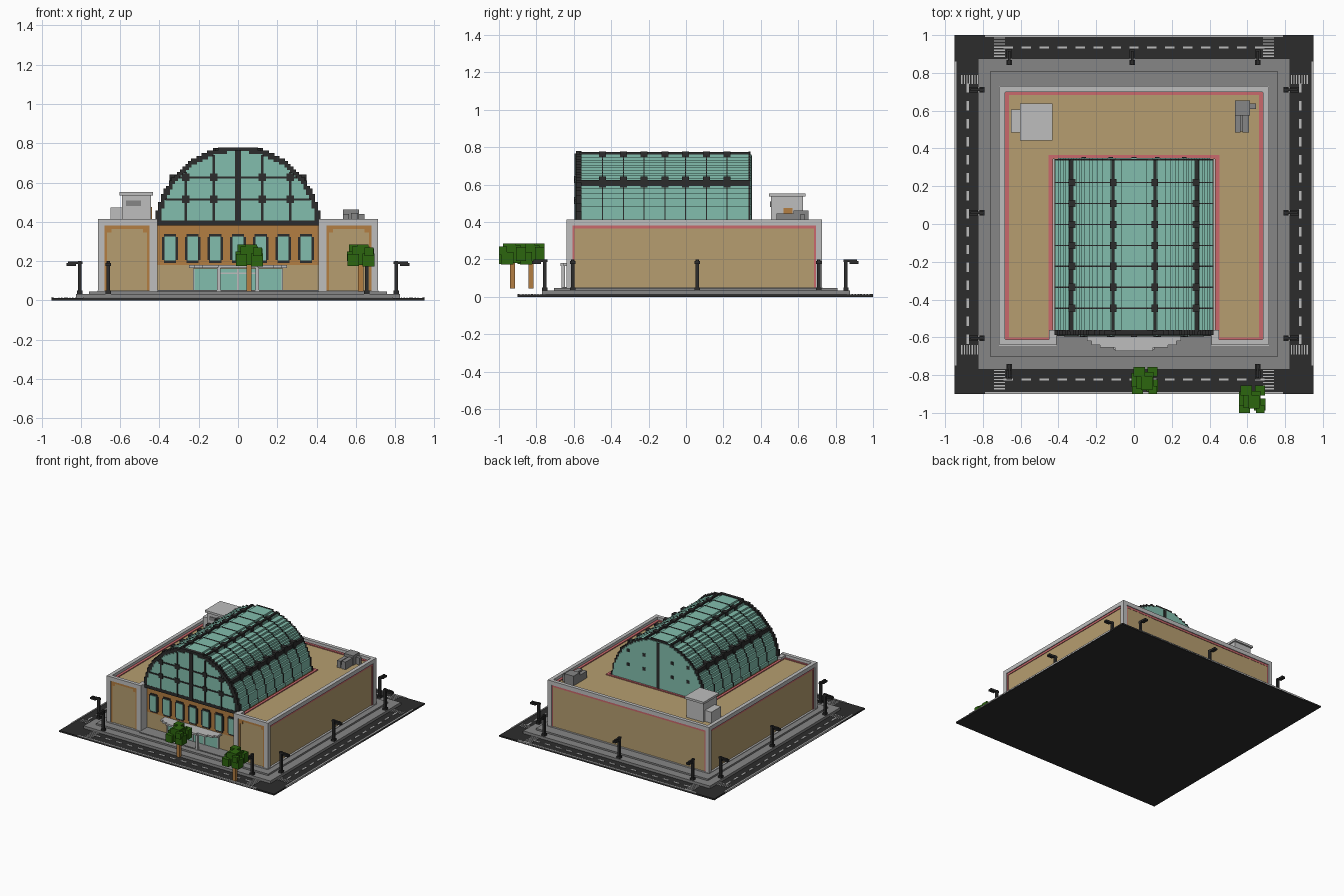
import bpy, bmesh, math
from mathutils import Matrix, Vector

cube = bpy.data.objects.get("Cube")
if cube:
    bpy.data.objects.remove(cube)


def material(name, rgb):
    lin = [((c / 255 + 0.055) / 1.055) ** 2.4 for c in rgb] + [1]
    m = bpy.data.materials.new(name)
    m.use_nodes = True
    m.diffuse_color = lin
    m.node_tree.nodes["Principled BSDF"].inputs["Base Color"].default_value = lin
    return m


DARK = material("charcoal", (44, 44, 44))
GREY = material("paving grey", (134, 134, 134))
LIGHT = material("pale stone", (190, 190, 190))
TAN = material("tan wall", (182, 158, 112))
BROWN = material("orange brown", (180, 126, 66))
CORAL = material("coral trim", (202, 104, 108))
TEAL = material("teal glass", (130, 190, 173))
GREEN = material("leaf green", (44, 102, 14))


def finish(name, bm, mat):
    bmesh.ops.recalc_face_normals(bm, faces=bm.faces[:])
    me = bpy.data.meshes.new(name)
    bm.to_mesh(me)
    bm.free()
    me.materials.append(mat)
    bpy.context.collection.objects.link(bpy.data.objects.new(name, me))


def boxes(name, mat, items, mirror=False):
    """Boxes as (x0, x1, y0, y1, z0, z1), optionally repeated across x = 0."""
    items = list(items)
    if mirror:
        items += [(-b, -a, *rest) for a, b, *rest in items]
    bm = bmesh.new()
    for x0, x1, y0, y1, z0, z1 in items:
        mid = Vector((x0 + x1, y0 + y1, z0 + z1)) / 2
        size = (x1 - x0, y1 - y0, z1 - z0, 1)
        bmesh.ops.create_cube(bm, size=1, matrix=Matrix.Translation(mid) @ Matrix.Diagonal(size))
    finish(name, bm, mat)


# Stepped arch slab used for the vault, its rims and ribs
STEP, ARCH_Z, BASE_Z = 0.0139, 0.36, 0.385


def arch(name, mat, radius, y0, y1, grow=0.0):
    right, z = [], BASE_Z
    while z < ARCH_Z + radius - STEP * 0.5:
        half = math.sqrt(radius ** 2 - (z + STEP / 2 - ARCH_Z) ** 2)
        half = round(half / STEP) * STEP + grow
        if right and abs(right[-1][0] - half) < 1e-5:
            right[-1] = (half, z + STEP + grow)
        else:
            right += [(half, z + (grow if right else 0)), (half, z + STEP + grow)]
        z += STEP
    outline = right + [(-x, z) for x, z in reversed(right)]
    bm = bmesh.new()
    front, back = [[bm.verts.new((x, y, z)) for x, z in outline] for y in (y0, y1)]
    bm.faces.new(front)
    bm.faces.new(back[::-1])
    for i in range(len(outline)):
        bm.faces.new((front[i - 1], front[i], back[i], back[i - 1]))
    finish(name, bm, mat)


# Ground: roads and paving steps
boxes("road", DARK, [(-.95, .95, -.9, 1, 0, .012)])
boxes("pavement", GREY, [(-.825, .825, -.77, .876, .005, .033)])
boxes("plinth", GREY, [(-.76, .76, -.705, .81, .03, .046)])
boxes("plinth_border", LIGHT, [(-.715, .715, -.645, .73, .04, .05)])
boxes("forecourt", GREY, [(-.41, .41, -.66, -.55, .04, .053)])

# Road markings
marks = []
for i in range(15):
    c = -.665 + i * .095
    for y in (-.823, .934):
        marks.append((c - .025, c + .025, y - .006, y + .006, .01, .015))
    for x in (-.88, .88):
        marks.append((x - .006, x + .006, c + .03, c + .08, .01, .015))
for k in range(7):
    for x in (-.712, .712):
        for y in (-.875, .885):
            yy = y + k * .016
            marks.append((x - .03, x + .03, yy, yy + .007, .01, .015))
    for x in (-.915, .83):
        for y in (-.665, .765):
            xx = x + k * .014
            marks.append((xx, xx + .006, y - .025, y + .025, .01, .015))
boxes("road_markings", LIGHT, marks)
boxes("outer_kerbs", LIGHT, [(-.79, .79, -.9, -.89, .005, .016), (-.79, .79, .99, 1, .005, .016)])
boxes("side_kerbs", LIGHT, [(.94, .95, -.75, .86, .005, .016)], True)

# Building body
boxes("wings", TAN, [(.43, .7, -.63, .72, .04, BASE_Z)], True)
boxes("rear_block", TAN, [(-.7, .7, .345, .718, .04, BASE_Z)])
boxes("hall_lower_front", TAN, [(-.42, .42, -.56, .35, .04, .18)])
boxes("hall_upper_front", BROWN, [(-.42, .42, -.565, .35, .18, .385)])

# Stone frame: corner posts, top band and parapet
boxes("corner_posts", LIGHT, [(.68, .712, -.64, -.608, .04, .41),
                              (.68, .712, .695, .728, .04, .41),
                              (.41, .45, -.64, -.56, .04, .41)], True)
boxes("parapet_sides", LIGHT, [(.682, .712, -.64, .728, .382, .414),
                               (.41, .712, -.64, -.612, .382, .414)], True)
boxes("parapet_rear", LIGHT, [(-.712, .712, .7, .728, .382, .414)])

# Trim lines on roof and walls
boxes("roof_trim", CORAL, [(.662, .683, -.613, .702, .38, .392),
                           (.432, .452, -.613, .365, .38, .392),
                           (.44, .68, -.613, -.6, .38, .392)], True)
boxes("roof_trim_rear", CORAL, [(-.68, .68, .682, .702, .38, .392), (-.45, .45, .348, .365, .38, .392)])
boxes("side_wall_trim", CORAL, [(.69, .705, -.61, .697, .366, .383),
                                (.69, .705, -.61, -.597, .05, .383),
                                (.69, .705, .684, .697, .05, .383)], True)
boxes("rear_wall_trim", CORAL, [(-.682, .682, .71, .722, .366, .383),
                                (-.682, -.669, .71, .722, .05, .383), (.669, .682, .71, .722, .05, .383)])
boxes("front_wing_trim", BROWN, [(.45, .68, -.634, -.62, .364, .383),
                                 (.45, .463, -.634, -.62, .05, .383), (.667, .68, -.634, -.62, .05, .383),
                                 (.463, .485, -.634, -.62, .345, .37), (.645, .667, -.634, -.62, .345, .37)], True)

# Glass vault with dark rims and ribs
arch("vault_glass", TEAL, .414, -.57, .34)
arch("vault_front_rim", DARK, .42, -.587, -.56, .004)
arch("vault_front_glass", TEAL, .398, -.591, -.58)
arch("vault_rear_rim", DARK, .414, .335, .345, .003)
arch("vault_rear_glass", TEAL, .404, .33, .35)
rib_y = [.22 - .111 * k for k in range(7)]
for y in rib_y:
    arch("vault_rib", DARK, .414, y - .003, y + .003, .003)
boxes("vault_long_bars", DARK, [(.102, .118, -.57, .34, .74, .773), (.323, .343, -.57, .34, .59, .625)], True)
knots = []
for y in rib_y:
    knots += [(.092, .128, y - .019, y + .019, .73, .776), (.311, .348, y - .019, y + .019, .585, .642)]
boxes("vault_knots", DARK, knots, True)

# Bars and knots on the arched gables
boxes("gable_centre_bars", DARK, [(-.015, .015, -.597, -.58, .39, .765), (-.012, .012, .34, .354, .39, .755)])
boxes("gable_uprights", DARK, [(.117, .129, -.595, -.585, .39, .74), (.26, .272, -.595, -.585, .39, .655)], True)
boxes("gable_rails", DARK, [(-.37, .37, -.595, -.585, .509, .52), (-.30, .30, -.595, -.585, .62, .631)])
crossings = [(x, z) for x in (.123, .266) for z in (.514, .626)]
boxes("gable_knots", DARK, [(x - .019, x + .019, -.598, -.585, z - .019, z + .019) for x, z in crossings], True)
boxes("rear_gable_knots", DARK, [(x - .012, x + .012, .345, .354, z - .012, z + .012) for x, z in crossings], True)
boxes("hall_sill", DARK, [(-.41, .41, -.592, -.555, .382, .408)])

# Row of seven windows
frames, panes = [], []
for i in range(-3, 4):
    c = i * .1155
    frames += [(c - .031, c + .031, -.572, -.56, .19, .338), (c - .04, c + .04, -.572, -.56, .205, .323)]
    panes += [(c - .027, c + .027, -.576, -.565, .203, .325)]
boxes("window_frames", DARK, frames)
boxes("window_panes", TEAL, panes)

# Entrance and stepped canopy
boxes("entrance_glass", TEAL, [(-.225, .225, -.568, -.55, .05, .163)])
boxes("entrance_frame", LIGHT, [(x - .004, x + .004, -.573, -.56, .05, .163) for x in (-.225, -.1, 0, .1, .225)]
      + [(-.1, .1, -.573, -.56, .135, .143)])
boxes("canopy", LIGHT, [(-h, h, y, -.56, .165, .18) for h, y in
                        ((.25, -.62), (.225, -.64), (.18, -.655), (.1, -.672))])
boxes("canopy_posts", LIGHT, [(.09, .108, -.665, -.647, .045, .17)], True)

# Rooftop stair house
boxes("roof_house", LIGHT, [(-.592, -.442, .455, .625, .38, .537), (-.65, -.59, .485, .607, .38, .473)])
boxes("roof_house_cap", LIGHT, [(-.603, -.432, .443, .638, .535, .552)])
boxes("roof_house_vent", GREY, [(-.57, -.495, .45, .46, .48, .508)])
boxes("roof_house_door", BROWN, [(-.446, -.437, .52, .57, .385, .475)])

# Rooftop air unit
boxes("air_unit", GREY, [(.535, .615, .575, .655, .38, .462), (.535, .565, .485, .58, .38, .44),
                         (.575, .61, .485, .58, .38, .445), (.61, .645, .61, .637, .38, .44),
                         (.54, .61, .49, .58, .38, .41)])


# Street lamps, each arm pointing out over the road
def lamp(x, y, dx, dy):
    parts = []
    for a, b, w, z0, z1 in ((-.009, .009, .009, .03, .2), (-.014, .014, .014, .03, .05),
                            (-.014, .06, .007, .185, .198), (.02, .068, .014, .176, .19)):
        xs = sorted((x + dx * a, x + dx * b)) if dx else [x - w, x + w]
        ys = sorted((y + dy * a, y + dy * b)) if dy else [y - w, y + w]
        parts.append((*xs, *ys, z0, z1))
    boxes("street_lamp", DARK, parts)


for x in (-.66, .655):
    lamp(x, -.755, 0, -1)
for x in (-.66, -.01, .655):
    lamp(x, .855, 0, 1)
for y in (-.605, .06, .71):
    lamp(-.805, y, -1, 0)
    lamp(.805, y, 1, 0)


# Blocky street trees
def tree(x, y):
    boxes("tree_trunk", BROWN, [(x - .013, x + .013, y - .013, y + .013, .045, .2)])
    blobs = [(-.045, .045, -.045, .045, .18, .275), (-.07, -.005, -.035, .04, .2, .25),
             (.01, .07, -.06, .005, .172, .24), (-.06, .0, .02, .072, .23, .285),
             (.015, .068, .02, .072, .19, .265), (-.068, -.01, -.072, -.015, .175, .235),
             (-.02, .04, -.05, .02, .23, .285), (.02, .065, -.072, -.03, .225, .27)]
    boxes("tree_leaves", GREEN, [(x + a, x + b, y + c, y + d, e, f) for a, b, c, d, e, f in blobs])


tree(.057, -.828)
tree(.625, -.928)
